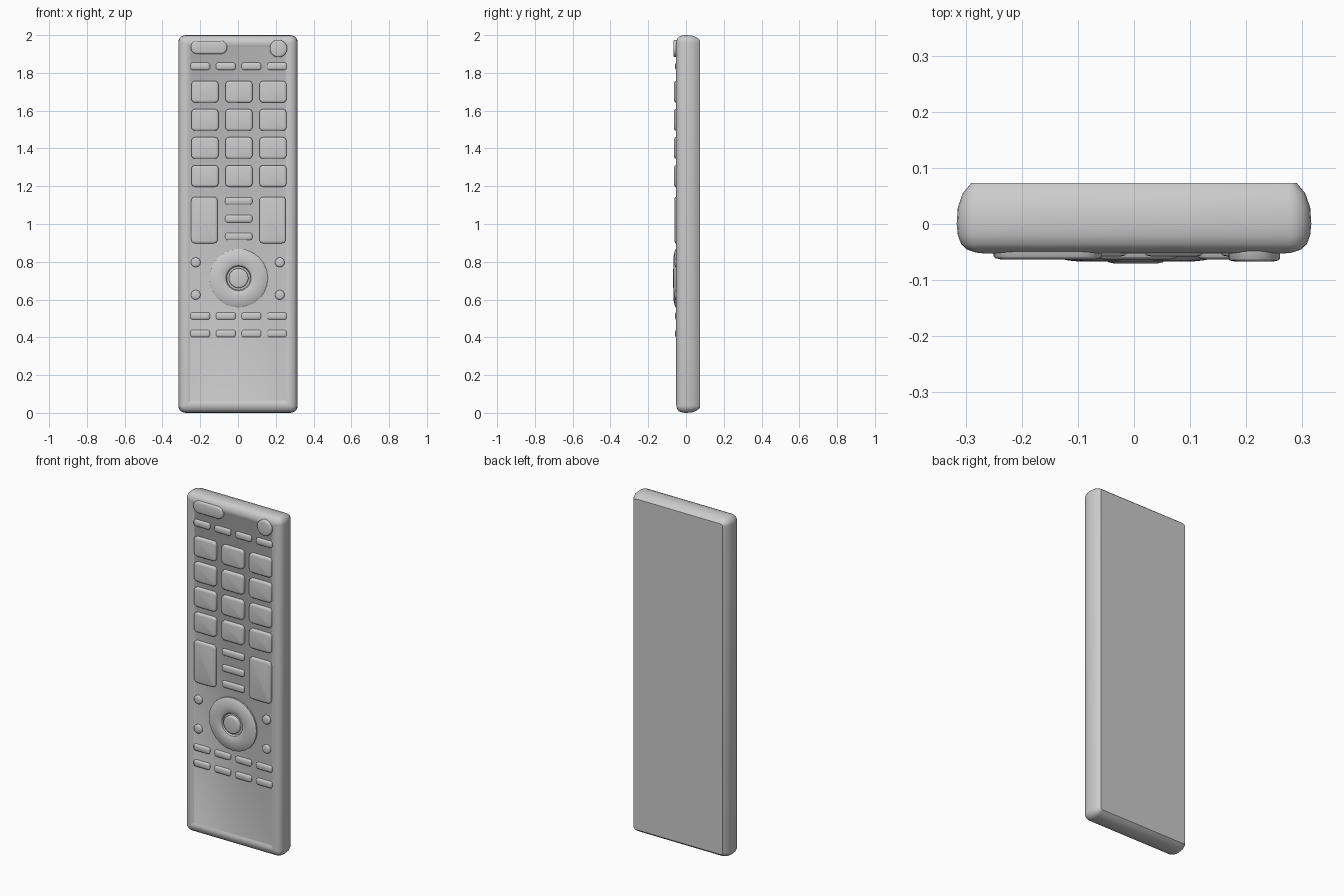
import bpy, bmesh, math

if "Cube" in bpy.data.objects:
    bpy.data.objects.remove(bpy.data.objects["Cube"], do_unlink=True)

GREY = (0.6, 0.6, 0.6, 1)
grey = bpy.data.materials.new("plain_grey")
grey.use_nodes = True
grey.diffuse_color = GREY
grey.node_tree.nodes["Principled BSDF"].inputs["Base Color"].default_value = GREY


def outline(w, h, r, seg):
    """Rounded rectangle in the x-z plane."""
    pts = []
    for q, (sx, sz) in enumerate(((1, 1), (-1, 1), (-1, -1), (1, -1))):
        for k in range(seg + 1):
            a = (q + k / seg) * math.pi / 2
            pts.append((sx * (w / 2 - r) + r * math.cos(a),
                        sz * (h / 2 - r) + r * math.sin(a)))
    return pts


def loft(name, x, z, w, h, r, levels, seg=4, angle=40):
    """Stack rounded rectangles along y; each level is (y, inset)."""
    bm = bmesh.new()
    rings = []
    for y, inset in levels:
        ring = outline(w - 2 * inset, h - 2 * inset, max(r - inset, 0.004), seg)
        rings.append([bm.verts.new((x + px, y, z + pz)) for px, pz in ring])
    n = len(rings[0])
    for a, b in zip(rings, rings[1:]):
        for i in range(n):
            j = (i + 1) % n
            bm.faces.new((a[i], a[j], b[j], b[i]))
    bm.faces.new(rings[0])
    bm.faces.new(rings[-1])
    bmesh.ops.remove_doubles(bm, verts=bm.verts, dist=0.0001)
    bmesh.ops.recalc_face_normals(bm, faces=bm.faces)
    mesh = bpy.data.meshes.new(name)
    bm.to_mesh(mesh)
    bm.free()
    mesh.materials.append(grey)
    obj = bpy.data.objects.new(name, mesh)
    bpy.context.collection.objects.link(obj)
    bpy.ops.object.select_all(action="DESELECT")
    obj.select_set(True)
    bpy.context.view_layer.objects.active = obj
    bpy.ops.object.shade_smooth_by_angle(angle=math.radians(angle))
    return obj


def button(name, x, z, w, h, r, top, seg=4):
    """Key with a softly rounded edge, seated in the panel."""
    loft(name, x, z, w, h, r,
         [(-0.03, 0), (top + 0.005, 0), (top + 0.002, 0.003), (top, 0.012)], seg, 60)


# Casing with rounded sides and a shallow recessed front panel
loft("casing", 0, 1, 0.632, 2, 0.04,
     [(0.073, 0.026), (0.055, 0.011), (0.03, 0.002), (0, 0), (-0.02, 0.002),
      (-0.036, 0.008), (-0.046, 0.019), (-0.051, 0.035), (-0.053, 0.053),
      (-0.046, 0.062)], 5)

# Top keys
button("top_pill_key", -0.154, 1.935, 0.192, 0.07, 0.034, -0.063, 5)
button("power_key", 0.214, 1.929, 0.092, 0.092, 0.046, -0.067, 6)

# Rows of four slim keys
for row, z in enumerate((1.835, 0.513, 0.42)):
    for col in range(4):
        button(f"slim_key_{row}_{col}", -0.2 + 0.1355 * col, z,
               0.103, 0.038, 0.012, -0.058)

# Number pad
for row in range(4):
    for col in range(3):
        button(f"number_key_{row}_{col}", -0.175 + 0.18 * col, 1.7 - 0.1487 * row,
               0.143, 0.114, 0.02, -0.063)

# Tall rocker keys and the three slim keys between them
for side, x in (("right", -0.178), ("left", 0.183)):
    button(f"{side}_rocker_key", x, 1.021, 0.139, 0.246, 0.02, -0.061)
for row in range(3):
    button(f"middle_key_{row}", 0.004, 1.122 - 0.094 * row, 0.143, 0.039, 0.012, -0.058)

# Direction ring with a sunken middle, and its centre key
loft("direction_ring", 0.003, 0.713, 0.31, 0.31, 0.155,
     [(-0.03, 0), (-0.054, 0), (-0.06, 0.012), (-0.065, 0.035), (-0.067, 0.055),
      (-0.065, 0.075), (-0.06, 0.088), (-0.05, 0.093)], 6)
button("centre_key", 0.003, 0.713, 0.104, 0.104, 0.052, -0.07, 6)

# Small round keys around the ring
for side, x in (("right", -0.224), ("left", 0.221)):
    for place, z in (("upper", 0.797), ("lower", 0.625)):
        button(f"{place}_{side}_round_key", x, z, 0.051, 0.051, 0.0255, -0.06, 4)
